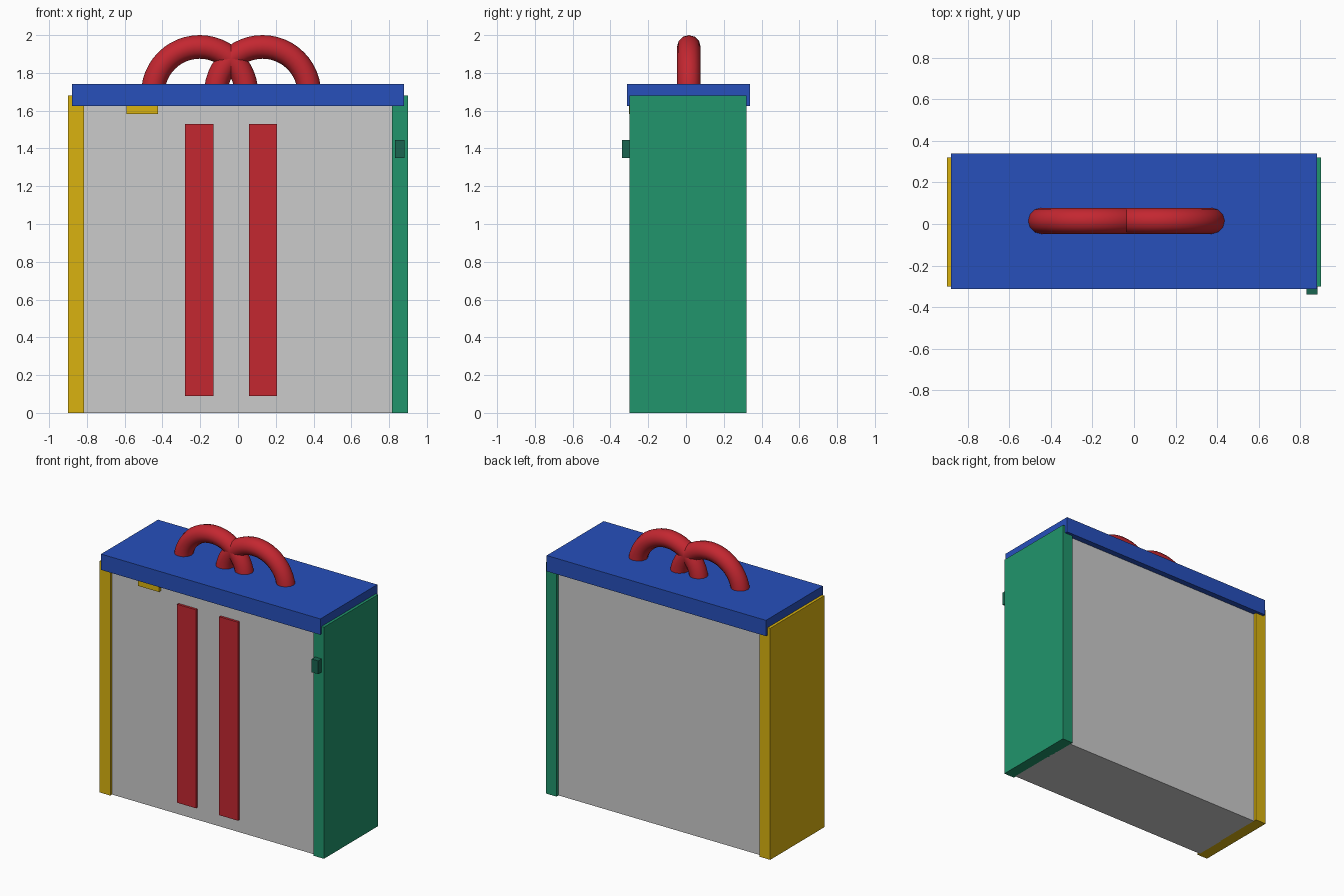
import bpy, bmesh
from math import pi, cos, sin, radians

if "Cube" in bpy.data.objects:
    bpy.data.objects.remove(bpy.data.objects["Cube"])


def material(name, rgb):
    m = bpy.data.materials.new(name)
    m.diffuse_color = (*rgb, 1)
    m.use_nodes = True
    m.node_tree.nodes["Principled BSDF"].inputs["Base Color"].default_value = m.diffuse_color
    return m


RED = material("red", (0.55, 0.02, 0.03))
BLUE = material("blue", (0.02, 0.08, 0.5))
GREEN = material("green", (0.015, 0.3, 0.15))
DARK_GREEN = material("dark_green", (0.01, 0.13, 0.08))
YELLOW = material("yellow", (0.7, 0.45, 0.005))


def finish(name, bm, mat):
    bmesh.ops.recalc_face_normals(bm, faces=bm.faces)
    me = bpy.data.meshes.new(name)
    bm.to_mesh(me)
    bm.free()
    ob = bpy.data.objects.new(name, me)
    bpy.context.collection.objects.link(ob)
    if mat:
        me.materials.append(mat)
    return ob


def box(name, x, y, z, mat=None):
    """Box spanning the (low, high) ranges on each axis."""
    bm = bmesh.new()
    bmesh.ops.create_cube(bm, size=1)
    for v in bm.verts:
        v.co = [(r[0] + r[1]) / 2 + c * (r[1] - r[0]) for c, r in zip(v.co, (x, y, z))]
    return finish(name, bm, mat)


def arch(name, cx, cy, cz, major, minor, mat, steps=24, sides=12):
    """Half ring of round tube standing in the xz plane."""
    bm = bmesh.new()
    rings = []
    for i in range(steps + 1):
        a = pi * i / steps
        ring = []
        for j in range(sides):
            b = 2 * pi * j / sides
            r = major + minor * cos(b)
            ring.append(bm.verts.new((cx + r * cos(a), cy + minor * sin(b), cz + r * sin(a))))
        rings.append(ring)
    for p, q in zip(rings, rings[1:]):
        for j in range(sides):
            k = (j + 1) % sides
            bm.faces.new((p[j], p[k], q[k], q[j]))
    bm.faces.new(rings[0])
    bm.faces.new(rings[-1])
    ob = finish(name, bm, mat)
    bpy.ops.object.select_all(action='DESELECT')
    ob.select_set(True)
    bpy.context.view_layer.objects.active = ob
    bpy.ops.object.shade_smooth_by_angle(angle=radians(40))


# Case body and lid
box("body", (-0.82, 0.82), (-0.28, 0.297), (0, 1.65))
box("lid", (-0.88, 0.88), (-0.313, 0.34), (1.625, 1.74), BLUE)

# Side panels, slightly proud of the body
box("left_panel", (-0.90, -0.815), (-0.30, 0.32), (0, 1.68), YELLOW)
box("right_panel", (0.815, 0.90), (-0.30, 0.32), (0, 1.68), GREEN)

# Front stripes
for side, x in (("left", -0.28), ("right", 0.057)):
    box(side + "_stripe", (x, x + 0.15), (-0.297, -0.27), (0.09, 1.53), RED)

# Front latch tab and side clip
box("latch_tab", (-0.59, -0.423), (-0.303, -0.27), (1.583, 1.64), YELLOW)
box("side_clip", (0.83, 0.882), (-0.34, -0.29), (1.35, 1.446), DARK_GREEN)

# Twin overlapping handles rooted in the lid
for side, x in (("left", -0.203), ("right", 0.13)):
    arch(side + "_handle", x, 0.015, 1.69, 0.2475, 0.0625, RED)
